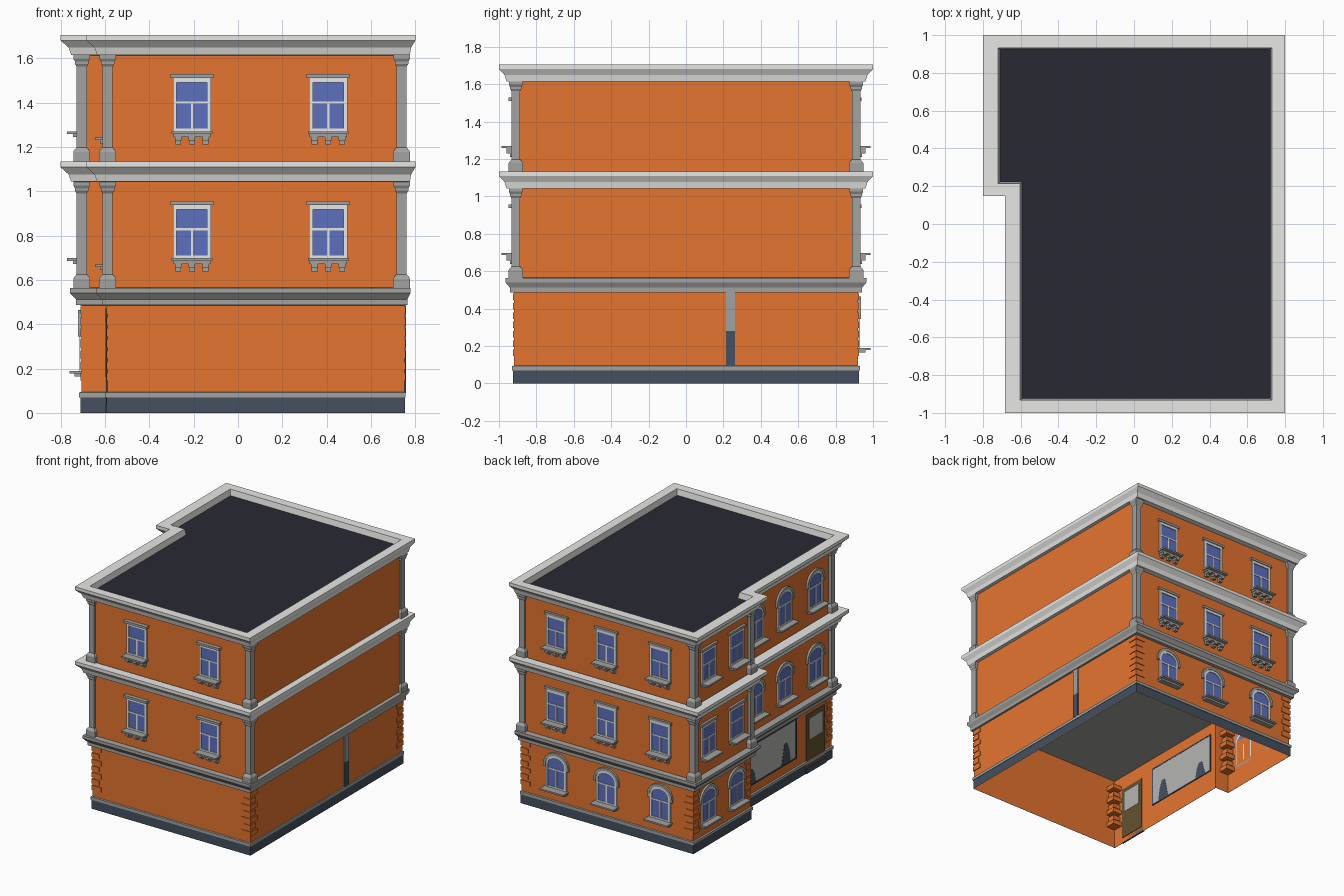
import bpy, bmesh, math
from mathutils import Matrix

if "Cube" in bpy.data.objects:
    bpy.data.objects.remove(bpy.data.objects["Cube"])

COLOURS = {
    "orange_plaster": (0.78, 0.176, 0.029), "light_stone": (0.80, 0.80, 0.78),
    "mid_stone": (0.36, 0.36, 0.35), "slate": (0.058, 0.080, 0.112),
    "blue_glass": (0.11, 0.165, 0.52), "roof_felt": (0.022, 0.022, 0.033),
    "door_brown": (0.13, 0.085, 0.03), "shop_glass": (0.46, 0.46, 0.45)}
MATS = {}
for n, c in COLOURS.items():
    MATS[n] = bpy.data.materials.new(n)
    MATS[n].diffuse_color = (*c, 1)
ORDER = list(COLOURS)
FLOOR = 0.572                      # storey height
WX, WL, WS, WY, STEP = 0.75, -0.705, -0.588, 0.92, 0.225


def finish(name, bm, mat=None, recalc=True):
    if recalc:
        bmesh.ops.recalc_face_normals(bm, faces=bm.faces)
    me = bpy.data.meshes.new(name)
    bm.to_mesh(me)
    bm.free()
    for n in ([mat] if mat else ORDER):
        me.materials.append(MATS[n])
    ob = bpy.data.objects.new(name, me)
    bpy.context.collection.objects.link(ob)
    return ob


# L-shaped plan, grown outwards by o; right side may be fixed
def plan(o, right=None):
    r, f, b = right or WX + 0.625 * o, -WY - o, WY + o
    l, lf, s = WL - 1.19 * o, WS - 1.19 * o, STEP - 0.95 * o
    return [(lf, f), (r, f), (r, b), (l, b), (l, s), (lf, s)]


# Sweep an (offset, height[, right]) profile round the plan
def sweep(name, profile, mat):
    bm = bmesh.new()
    rows = [[bm.verts.new((x, y, p[1])) for x, y in plan(p[0], *p[2:])] for p in profile]
    for a, b in zip(rows, rows[1:]):
        for i in range(6):
            j = (i + 1) % 6
            bm.faces.new((a[i], a[j], b[j], b[i]))
    return finish(name, bm, mat, False)


def slab(name, o, z, mat, right=None):
    bm = bmesh.new()
    bm.faces.new([bm.verts.new((x, y, z)) for x, y in plan(o, right)])
    return finish(name, bm, mat, False)


# Extruded outline (u, z) between depths d0 and d1 outside the wall
def prism(bm, pts, d0, d1, mat):
    a = [bm.verts.new((u, -d0, z)) for u, z in pts]
    b = [bm.verts.new((u, -d1, z)) for u, z in pts]
    n = len(pts)
    fs = [bm.faces.new(a), bm.faces.new(b)]
    fs += [bm.faces.new((a[i], a[(i + 1) % n], b[(i + 1) % n], b[i])) for i in range(n)]
    for f in fs:
        f.material_index = ORDER.index(mat)


def rect(bm, u0, u1, z0, z1, d0, d1, mat):
    prism(bm, [(u0, z0), (u1, z0), (u1, z1), (u0, z1)], d0, d1, mat)


def place(ob, side, along, z=0.0, wall=None):
    if side == "front":
        m = Matrix.Translation((along, -WY, z))
    elif side == "back":
        m = Matrix.Translation((along, WY, z)) @ Matrix.Rotation(math.pi, 4, "Z")
    else:
        m = Matrix.Translation((wall, along, z)) @ Matrix.Rotation(-math.pi / 2, 4, "Z")
    ob.matrix_world = m


def sill(bm, w, d=.066):
    rect(bm, -w, w, -0.012, 0.0, 0, d, "mid_stone")
    rect(bm, -w + .008, w - .008, -0.026, -0.012, 0, d * .6, "mid_stone")


# Square-headed window; z = 0 at sill top
def square_window(name, side, along, z, wall=None, brackets=True):
    bm = bmesh.new()
    w, h = 0.086, 0.24
    rect(bm, -w + .01, w - .01, 0.005, h - .01, 0, 0.005, "blue_glass")
    for s in (-1, 1):
        rect(bm, min(s * w, s * (w - .017)), max(s * w, s * (w - .017)), 0, h, 0, 0.012, "light_stone")
    rect(bm, -w + .017, w - .017, h - .02, h, 0, 0.012, "light_stone")
    rect(bm, -w + .017, w - .017, 0, .012, 0, 0.010, "light_stone")
    rect(bm, -w + .017, w - .017, .125, .135, 0, 0.009, "light_stone")
    rect(bm, -.005, .005, .012, .125, 0, 0.009, "light_stone")
    rect(bm, -.097, .097, h, h + .018, 0, 0.03 if side == "front" else .018, "mid_stone")
    sill(bm, .092)
    if brackets:
        for c in (-.062, 0, .062):
            rect(bm, c - .015, c + .015, -.042, -.026, 0, .04, "mid_stone")
            rect(bm, c - .013, c + .013, -.06, -.042, 0, .022, "mid_stone")
    place(finish(name, bm), side, along, z, wall)


def arc(w, spring, rise, n=10):
    return [(w * math.cos(math.pi * i / n), spring + rise * math.sin(math.pi * i / n)) for i in range(n + 1)]


# Round-headed window; z = 0 at sill top
def arched_window(name, side, along, z, wall=None, spring=0.17, d=.066):
    bm = bmesh.new()
    rings = [arc(.070, spring, .055), arc(.086, spring, .073), arc(.105, spring, .095)]
    prism(bm, [(-.07, 0), (.07, 0)] + rings[0], 0, .005, "blue_glass")
    for inner, outer, e, m in ((rings[0], rings[1], .011, "light_stone"), (rings[1], rings[2], .016, "mid_stone")):
        for i in range(len(inner) - 1):
            prism(bm, [inner[i], outer[i], outer[i + 1], inner[i + 1]], 0, e, m)
    for s in (-1, 1):
        rect(bm, min(s * .07, s * .086), max(s * .07, s * .086), 0, spring, 0, .011, "light_stone")
        rect(bm, min(s * .086, s * .105), max(s * .086, s * .105), spring - .025, spring, 0, .016, "mid_stone")
    rect(bm, -.07, .07, 0, .012, 0, .009, "light_stone")
    rect(bm, -.07, .07, spring - .04, spring - .03, 0, .009, "light_stone")
    rect(bm, -.005, .005, .012, spring - .04, 0, .009, "light_stone")
    sill(bm, .1, d)
    place(finish(name, bm), side, along, z, wall)


# Walls, plinth, cornices, roof and open underside
sweep("walls", [(0, 0), (0, 1.63)], "orange_plaster")
sweep("plinth", [(.005, 0), (.005, .07)], "slate")
sweep("plinth_band", [(.004, .07), (.010, .07), (.010, .092), (0, .095)], "mid_stone")
sweep("lower_cornice", [(0, .485), (.022, .487), (.022, .512), (.045, .540), (.045, .563), (-.01, .565)], "mid_stone")
TOP = [(0, 1.613), (.040, 1.615), (.050, 1.648), (.080, 1.680), (.08, 1.705), (.012, 1.705, .73)]
sweep("middle_cornice", [(p[0], p[1] - FLOOR) + p[2:] for p in TOP], "light_stone")
sweep("top_cornice", TOP + [(.004, 1.66, .722)], "light_stone")
slab("roof", .004, 1.66, "roof_felt", .722)
slab("ground_floor_ceiling", 0, .555, "mid_stone")

# Outer corners: position and inward direction
CORNERS = [(WS, -WY, 1, 1), (WX, -WY, -1, 1), (WX, WY, -1, -1), (WL, WY, 1, -1), (WL, STEP, 1, 1)]

# Corner pilasters with flared bases and capitals
PILASTER = [(.038, .56), (.038, .605), (.034, .612), (.023, .625), (.023, .99),
            (.030, 1.002), (.030, 1.012), (.037, 1.025), (.037, 1.045)]
for k, (x, y, sx, sy) in enumerate(CORNERS):
    for fl in range(2):
        bm = bmesh.new()
        cx, cy, prev = x + sx * (.012 if sx < 0 else .0), y + sy * .010, None
        for h, z in PILASTER:
            row = [bm.verts.new((cx + a * h, cy + b * h, z + fl * FLOOR))
                   for a, b in ((-1, -1), (1, -1), (1, 1), (-1, 1))]
            if prev:
                for i in range(4):
                    bm.faces.new((prev[i], prev[(i + 1) % 4], row[(i + 1) % 4], row[i]))
            prev = row
        finish(f"pilaster_{k}_{fl}", bm, "mid_stone", False)

# Corner quoins, alternating long and short
for k, (x, y, sx, sy) in enumerate(CORNERS):
    bm = bmesh.new()
    for i in range(7):
        ln = .075 if i % 2 == 0 else .058
        e, z = .006, .145 + i * .05
        ey = -.002 if k == 4 else e       # step corner shows on its left face only
        x0, x1 = sorted((x - sx * e, x + sx * ln))
        y0, y1 = sorted((y - sy * ey, y + sy * ln))
        m = Matrix.Translation(((x0 + x1) / 2, (y0 + y1) / 2, z + .0175)) @ Matrix.Diagonal((x1 - x0, y1 - y0, .035, 1))
        bmesh.ops.create_cube(bm, size=1, matrix=m)
    finish(f"quoins_{k}", bm, "orange_plaster")

# Upper windows
for fl in range(2):
    z = .698 + fl * FLOOR
    for i, x in enumerate((-.208, .407)):
        square_window(f"front_window_{fl}_{i}", "front", x, z)
    for i, x in enumerate((.45, .025, -.43)):
        square_window(f"back_window_{fl}_{i}", "back", x, z)
    for i, y in enumerate((.74, .40)):
        square_window(f"wing_window_{fl}_{i}", "left", y, z, WL, False)
    for i, y in enumerate((0, -.35, -.72)):
        arched_window(f"side_arched_window_{fl}_{i}", "left", y, z - .028, WS, .19, .056)

# Ground floor arched windows
for i, x in enumerate((.45, .025, -.43)):
    arched_window(f"ground_back_window_{i}", "back", x, .19, None, .18)
for i, y in enumerate((.74, .40)):
    arched_window(f"ground_wing_window_{i}", "left", y, .19, WL, .18, .054)

# Shop window with display silhouettes
bm = bmesh.new()
rect(bm, -.32, .32, .17, .465, -.004, .004, "shop_glass")
for u0, u1, z0, z1 in ((-.33, .33, .162, .172), (-.33, .33, .46, .47), (-.33, -.32, .172, .46), (.32, .33, .172, .46)):
    rect(bm, u0, u1, z0, z1, -.006, .009, "slate")
for u, h in ((-.22, .11), (.2, .15)):
    prism(bm, [(u - .05, .172), (u + .06, .172), (u + .045, .175 + h * .6), (u + .02, .175 + h),
               (u - .015, .175 + h), (u - .03, .175 + h * .55)], -.005, .0055, "slate")
place(finish("shop_window", bm), "left", -.16, 0, WS)

# Shop door with glazed top and low step
bm = bmesh.new()
rect(bm, -.11, .11, .04, .445, -.004, .007, "door_brown")
rect(bm, -.08, .08, .25, .41, -.006, .009, "shop_glass")
rect(bm, -.12, .12, 0, .04, 0, .013, "slate")
place(finish("shop_door", bm), "left", -.72, 0, WS)

# Vertical strip on the right wall
bm = bmesh.new()
rect(bm, -.024, .024, .28, .487, 0, .008, "mid_stone")
rect(bm, -.024, .024, .09, .28, 0, .008, "slate")
ob = finish("right_wall_strip", bm)
ob.matrix_world = Matrix.Translation((WX, .238, 0)) @ Matrix.Rotation(math.pi / 2, 4, "Z")

for m in bpy.data.materials:
    if m.users and not m.is_grease_pencil:
        m.use_nodes = True
        m.node_tree.nodes["Principled BSDF"].inputs["Base Color"].default_value = m.diffuse_color
